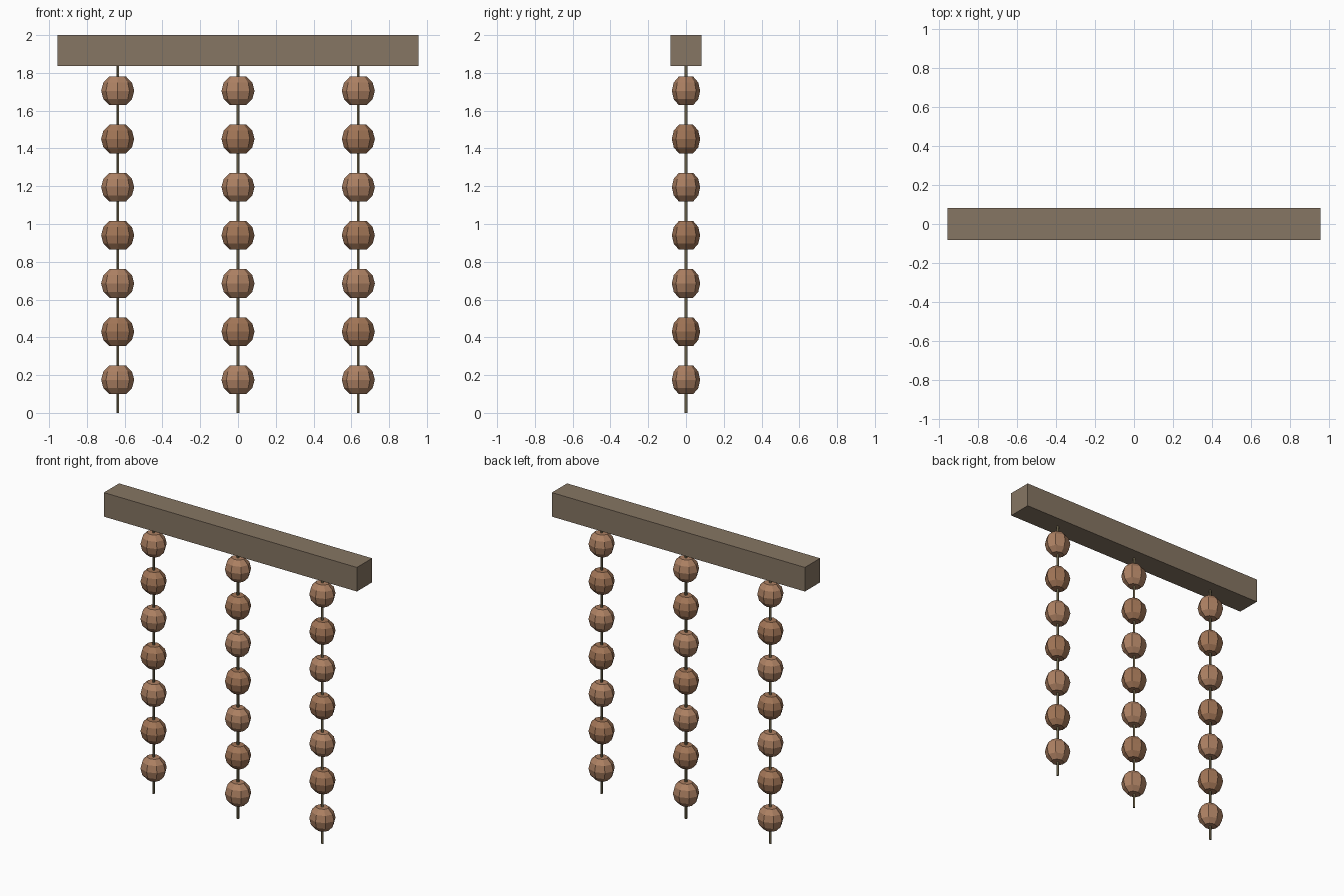
import bpy, bmesh, math

if "Cube" in bpy.data.objects:
    bpy.data.objects.remove(bpy.data.objects["Cube"])


def material(name, rgb):
    m = bpy.data.materials.new(name)
    m.diffuse_color = (*rgb, 1)
    m.use_nodes = True
    m.node_tree.nodes["Principled BSDF"].inputs["Base Color"].default_value = m.diffuse_color
    return m


beam_mat = material("beam_wood", (0.24, 0.18, 0.125))
string_mat = material("string", (0.22, 0.18, 0.10))
bead_mats = [material("bead_light", (0.42, 0.22, 0.125)),
             material("bead_dark", (0.36, 0.18, 0.095))]


def make_object(name, bm, mat):
    bmesh.ops.recalc_face_normals(bm, faces=bm.faces)
    me = bpy.data.meshes.new(name)
    bm.to_mesh(me)
    bm.free()
    me.materials.append(mat)
    ob = bpy.data.objects.new(name, me)
    bpy.context.collection.objects.link(ob)
    return ob


# Top beam
bm = bmesh.new()
bmesh.ops.create_cube(bm, size=1)
bmesh.ops.scale(bm, verts=bm.verts, vec=(1.91, 0.164, 0.164))
make_object("beam", bm, beam_mat).location = (0, 0, 1.918)


def bead(name, loc, mat):
    # Faceted bead: five rings of eight points with flat ends
    bm = bmesh.new()
    rings = []
    for lat in (-60, -30, 0, 30, 60):
        t = math.radians(lat)
        rings.append([bm.verts.new((0.0875 * math.cos(t) * math.cos(a),
                                    0.0750 * math.cos(t) * math.sin(a),
                                    0.0880 * math.sin(t)))
                      for a in (k * math.pi / 4 for k in range(8))])
    for lo, hi in zip(rings, rings[1:]):
        for k in range(8):
            n = (k + 1) % 8
            bm.faces.new((lo[k], lo[n], hi[n], hi[k]))
    bm.faces.new(rings[0])
    bm.faces.new(rings[-1])
    make_object(name, bm, mat).location = loc


# Three strings of seven beads
for side, x in (("left", -0.637), ("middle", 0), ("right", 0.637)):
    bm = bmesh.new()
    bmesh.ops.create_cone(bm, cap_ends=True, segments=6,
                          radius1=0.008, radius2=0.008, depth=1.85)
    make_object(f"{side}_string", bm, string_mat).location = (x, 0, 0.925)
    for i in range(7):
        bead(f"{side}_bead_{i + 1}", (x, 0, 1.705 - 0.255 * i), bead_mats[i % 2])
